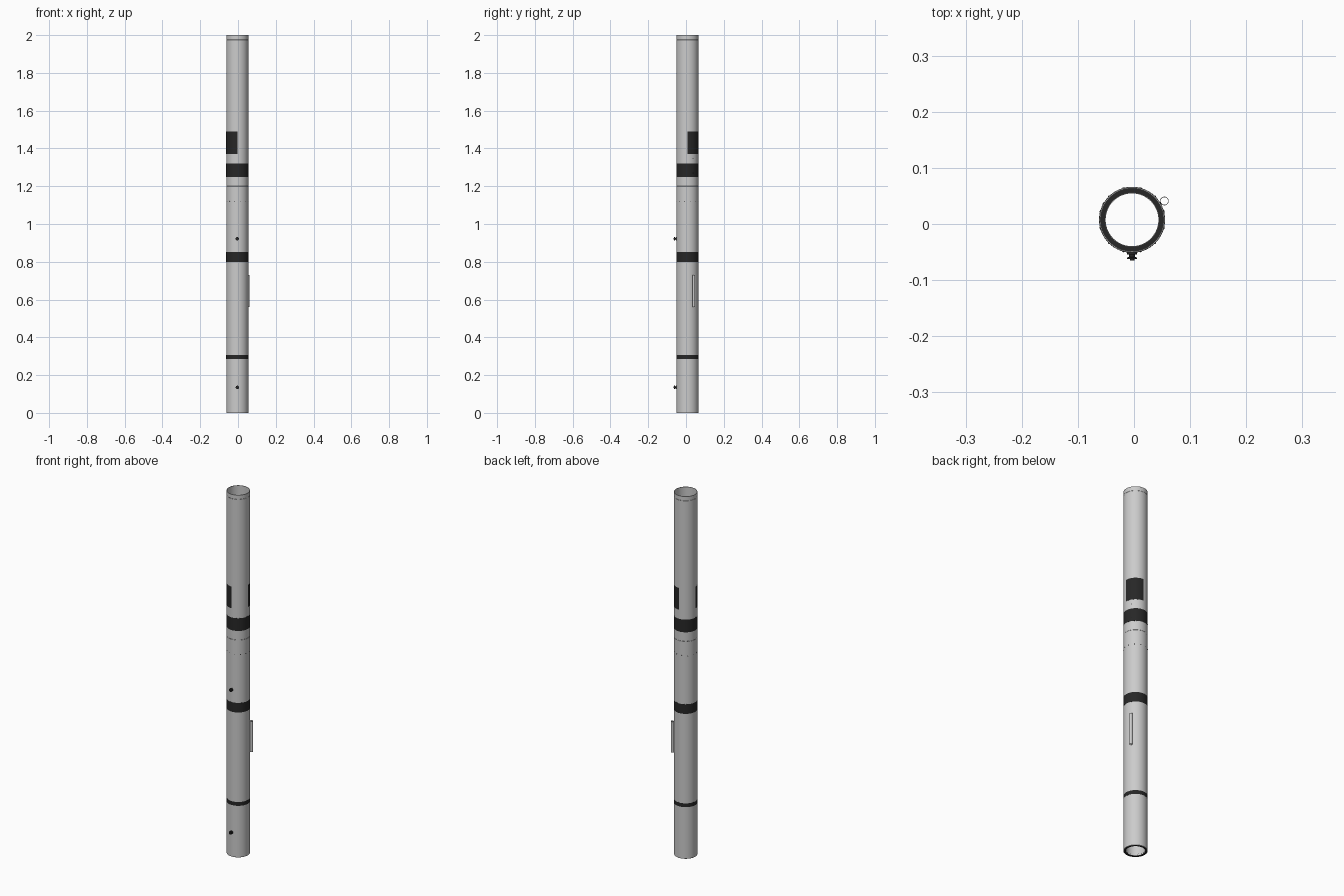
import bpy, bmesh, math
from mathutils import Matrix, Vector

if "Cube" in bpy.data.objects:
    bpy.data.objects.remove(bpy.data.objects["Cube"])

CX, CY, R = -0.0035, 0.0075, 0.0585   # body axis and radius
AXIS = Matrix.Translation((CX, CY, 0))

black = bpy.data.materials.new("black")
black.diffuse_color = (0.02, 0.02, 0.02, 1)
black.use_nodes = True
black.node_tree.nodes["Principled BSDF"].inputs["Base Color"].default_value = black.diffuse_color


def revolve(name, profile, matrix=AXIS, a0=0, a1=360, seg=96, mat=None):
    """Sweep a closed (radius, z) profile about z, fully or through an arc."""
    bm = bmesh.new()
    full = a1 - a0 == 360
    count = seg if full else seg + 1
    rings = []
    for i in range(count):
        a = math.radians(a0 + (a1 - a0) * i / seg)
        rings.append([bm.verts.new((r * math.cos(a), r * math.sin(a), z)) for r, z in profile])
    n = len(profile)
    for i in range(seg):
        p, q = rings[i], rings[(i + 1) % count]
        for j in range(n):
            k = (j + 1) % n
            bm.faces.new((p[j], q[j], q[k], p[k]))
    if not full:
        bm.faces.new(rings[0])
        bm.faces.new(rings[-1])
    bmesh.ops.remove_doubles(bm, verts=bm.verts, dist=1e-7)
    bmesh.ops.recalc_face_normals(bm, faces=bm.faces)
    me = bpy.data.meshes.new(name)
    bm.to_mesh(me)
    bm.free()
    ob = bpy.data.objects.new(name, me)
    bpy.context.collection.objects.link(ob)
    ob.matrix_world = matrix
    if mat:
        me.materials.append(mat)
    bpy.ops.object.select_all(action='DESELECT')
    ob.select_set(True)
    bpy.context.view_layer.objects.active = ob
    bpy.ops.object.shade_smooth_by_angle(angle=math.radians(30))
    return ob


def ring(name, r_in, r_out, z0, z1, **kw):
    return revolve(name, [(r_in, z0), (r_out, z0), (r_out, z1), (r_in, z1)], **kw)


def outward(angle, z, radius=R):
    """Local z points radially out of the body at the given angle."""
    a = math.radians(angle)
    d = Vector((math.cos(a), math.sin(a), 0))
    return Matrix.Translation(Vector((CX, CY, z)) + d * radius) @ d.to_track_quat('Z', 'Y').to_matrix().to_4x4()


# Stacked thin-walled body sections, with narrow seams at the joints
joints = [0, 1.2, 1.976, 2.0]
for i, (z0, z1) in enumerate(zip(joints, joints[1:])):
    c = 0.0006
    wall = R - 0.0025
    revolve(f"body_tube_{i + 1}", [(wall, z0), (R - c, z0), (R, z0 + c),
                                   (R, z1 - c), (R - c, z1), (wall, z1)])

# Painted bands
for i, (z0, z1) in enumerate([(0.285, 0.306), (0.80, 0.853), (1.25, 1.32)]):
    ring(f"dark_band_{i + 1}", R - 0.001, R + 0.0003, z0, z1, mat=black)

# Opposed quarter-turn panels
for i, a in enumerate((0, 180)):
    ring(f"dark_panel_{i + 1}", R - 0.001, R + 0.0003, 1.37, 1.49,
         a0=a, a1=a + 90, seg=24, mat=black)

# Inner motor tube and its centring rings
ring("motor_tube", 0.047, 0.0485, 0.002, 0.60)
for i, z in enumerate((0.0, 0.29, 0.585)):
    ring(f"centring_ring_{i + 1}", 0.047, R - 0.0022, z, z + 0.012, mat=black)

# Launch lug on the right side
ring("launch_lug", 0.0066, 0.0078, 0.56, 0.73,
     matrix=Matrix.Translation((0.054, 0.041, 0)), seg=32)

# Rail buttons on the front: flange, neck, flange, screw head
button = [(0, -0.002), (0.009, -0.002), (0.009, 0.003), (0.005, 0.0035), (0.005, 0.008),
          (0.009, 0.0085), (0.009, 0.0115), (0.004, 0.0115), (0.004, 0.0140), (0, 0.0140)]
for i, z in enumerate((0.135, 0.922)):
    revolve(f"rail_button_{i + 1}", button, matrix=outward(270, z), seg=32, mat=black)

# Small rivets round the body and switch screws near the upper band
rivet = [(0, -0.001), (0.0022, -0.001), (0.0022, 0.0005), (0.0012, 0.0012), (0, 0.0012)]
for i in range(12):
    revolve(f"rivet_{i + 1}", rivet, matrix=outward(15 + 30 * i, 1.12), seg=12, mat=black)
for i, (a, z) in enumerate([(30, 1.27), (150, 1.27), (30, 1.345)]):
    revolve(f"switch_screw_{i + 1}", rivet, matrix=outward(a, z), seg=12, mat=black)
